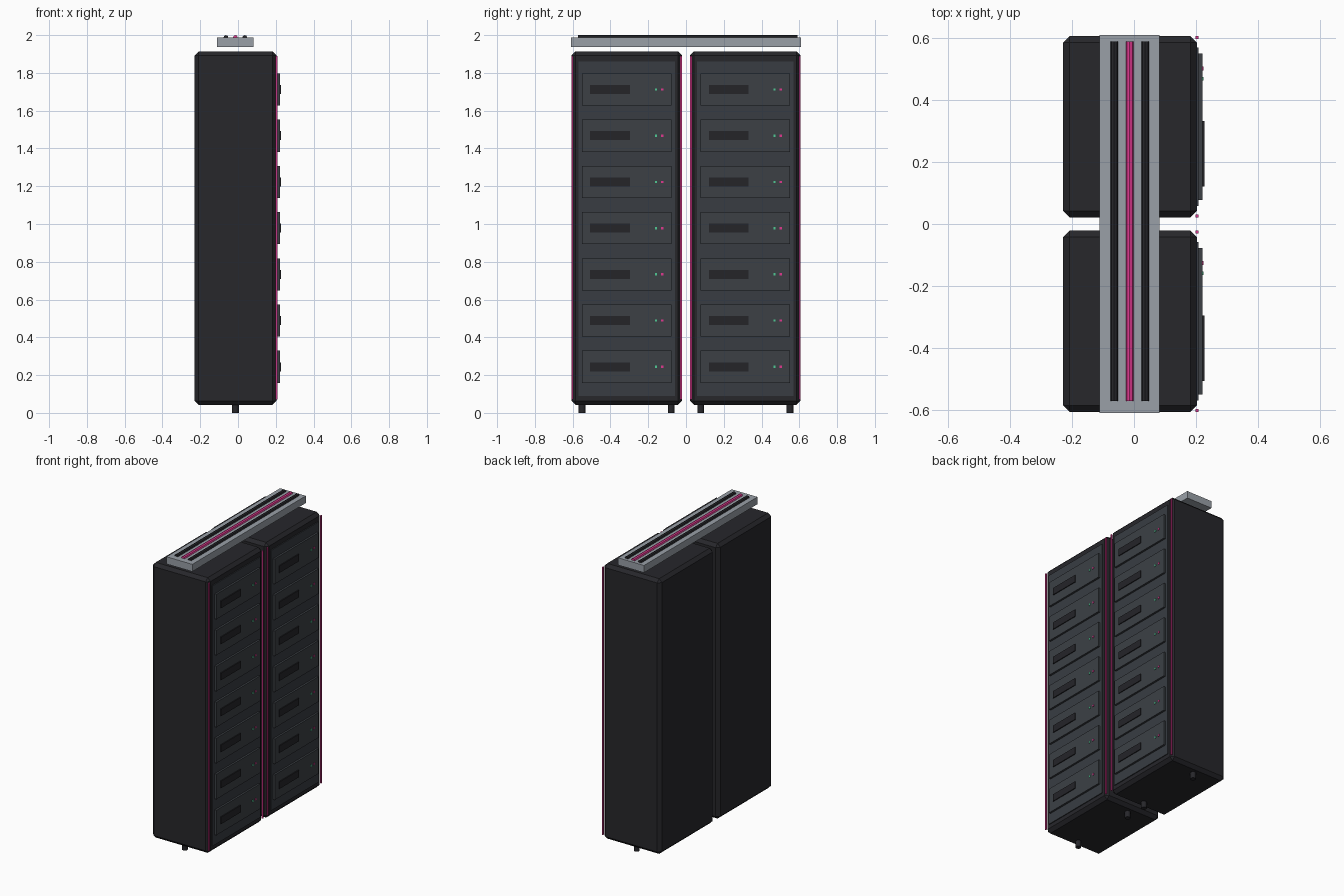
import bpy
from math import pi

if "Cube" in bpy.data.objects:
    bpy.data.objects.remove(bpy.data.objects["Cube"])


def material(name, rgb):
    m = bpy.data.materials.new(name)
    m.diffuse_color = (*rgb, 1)
    m.use_nodes = True
    m.node_tree.nodes["Principled BSDF"].inputs["Base Color"].default_value = m.diffuse_color
    return m


BLACK = material("cabinet_black", (0.02, 0.02, 0.024))
PANEL = material("panel_grey", (0.04, 0.046, 0.055))
UNIT = material("unit_grey", (0.045, 0.051, 0.06))
DARK = material("dark_slot", (0.018, 0.018, 0.022))
STEEL = material("tray_steel", (0.32, 0.35, 0.39))
PINK = material("pink_light", (0.75, 0.04, 0.28))
GREEN = material("green_light", (0.08, 0.6, 0.3))


def box(name, x, y, z, mat, bevel=0):
    """Box from (min, max) ranges on each axis."""
    bpy.ops.mesh.primitive_cube_add(size=1, location=[(a + b) / 2 for a, b in (x, y, z)])
    o = bpy.context.object
    o.name = name
    o.scale = [b - a for a, b in (x, y, z)]
    bpy.ops.object.transform_apply(location=False, rotation=False, scale=True)
    if bevel:
        mod = o.modifiers.new("bevel", 'BEVEL')
        mod.width = bevel
        mod.segments = 1
    o.data.materials.append(mat)
    return o


def rod(name, radius, length, loc, mat, sides, rot=(0, 0, 0)):
    bpy.ops.mesh.primitive_cylinder_add(vertices=sides, radius=radius, depth=length,
                                        location=loc, rotation=rot)
    o = bpy.context.object
    o.name = name
    o.data.materials.append(mat)
    bpy.ops.object.shade_smooth_by_angle()
    return o


CX = -0.014  # centre line of cabinets and tray

for label, cy in (("left", -0.314), ("right", 0.314)):
    def span(a, b):
        return (cy + a, cy + b)

    # cabinet body and raised front panel
    box(f"{label}_cabinet", (-0.229, 0.203), span(-0.293, 0.293), (0.043, 1.914), BLACK, 0.021)
    box(f"{label}_front_panel", (0.19, 0.209), span(-0.256, 0.256), (0.09, 1.86), PANEL)

    for s in (-1, 1):
        # glowing edge strips and feet
        box(f"{label}_light_strip", (0.199, 0.208), span(s * 0.288 - 0.005, s * 0.288 + 0.005),
            (0.07, 1.89), PINK)
        rod(f"{label}_foot", 0.018, 0.06, (CX, cy + s * 0.236, 0.03), BLACK, 12)

    # server units with slot and status lights
    for i in range(7):
        z = 0.244 + i * 0.2447
        box(f"{label}_server_unit", (0.205, 0.222), span(-0.236, 0.236), (z - 0.085, z + 0.085), UNIT)
        box(f"{label}_unit_slot", (0.215, 0.228), span(-0.193, 0.018), (z - 0.024, z + 0.024), DARK)
        for y, mat in ((0.155, GREEN), (0.188, PINK)):
            box(f"{label}_status_light", (0.218, 0.225), span(y - 0.006, y + 0.006),
                (z - 0.006, z + 0.006), mat)

# overhead cable tray with three cables
box("cable_tray", (CX - 0.097, CX + 0.097), (-0.61, 0.61), (1.938, 1.987), STEEL)
for dx, mat in ((-0.05, BLACK), (0, PINK), (0.05, BLACK)):
    rod("cable", 0.0125, 1.16, (CX + dx, 0.009, 1.9875), mat, 8, (pi / 2, 0, 0))
